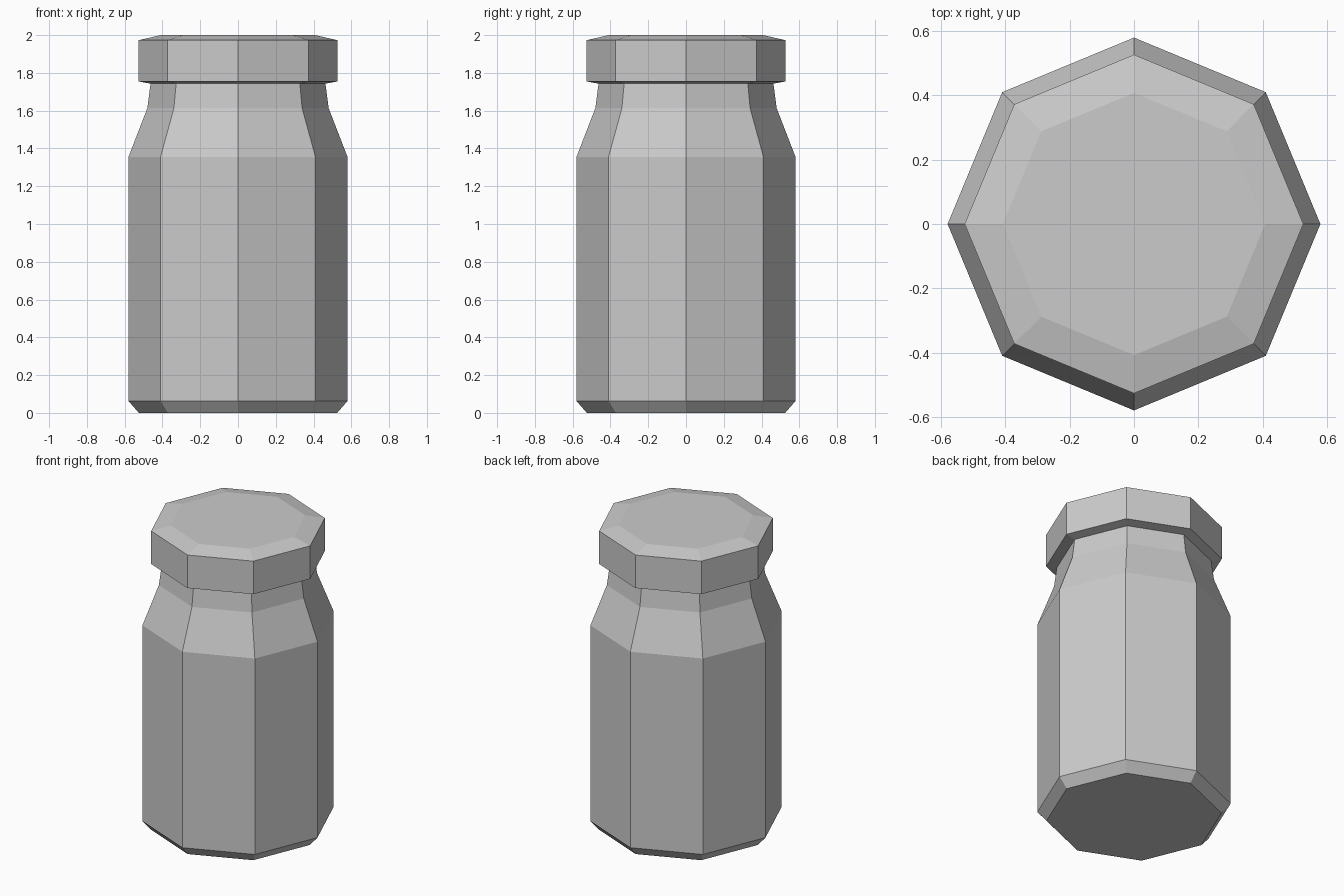
import bpy, bmesh
from math import cos, sin, pi

if "Cube" in bpy.data.objects:
    bpy.data.objects.remove(bpy.data.objects["Cube"])

SIDES = 8


def lathe(name, profile, cap_bottom=False, cap_top=False):
    """Turn a (radius, z) profile into a flat-sided octagonal shell."""
    bm = bmesh.new()
    rings = [[bm.verts.new((r * cos(2 * pi * i / SIDES), r * sin(2 * pi * i / SIDES), z))
              for i in range(SIDES)] for r, z in profile]
    for low, high in zip(rings, rings[1:]):
        for i in range(SIDES):
            j = (i + 1) % SIDES
            bm.faces.new((low[i], low[j], high[j], high[i]))
    if cap_bottom:
        bm.faces.new(rings[0][::-1])
    if cap_top:
        bm.faces.new(rings[-1])
    mesh = bpy.data.meshes.new(name)
    bm.to_mesh(mesh)
    bm.free()
    obj = bpy.data.objects.new(name, mesh)
    bpy.context.collection.objects.link(obj)
    return obj


# Jar body: chamfered base, straight wall, shoulder and neck
lathe("jar_body", [(0.525, 0), (0.58, 0.063), (0.58, 1.355), (0.48, 1.613), (0.463, 1.743)],
      cap_bottom=True)

# Lid: underside lip meeting the neck, rim and bevelled top
lathe("lid", [(0.463, 1.743), (0.527, 1.755), (0.527, 1.973), (0.408, 2.0)], cap_top=True)
